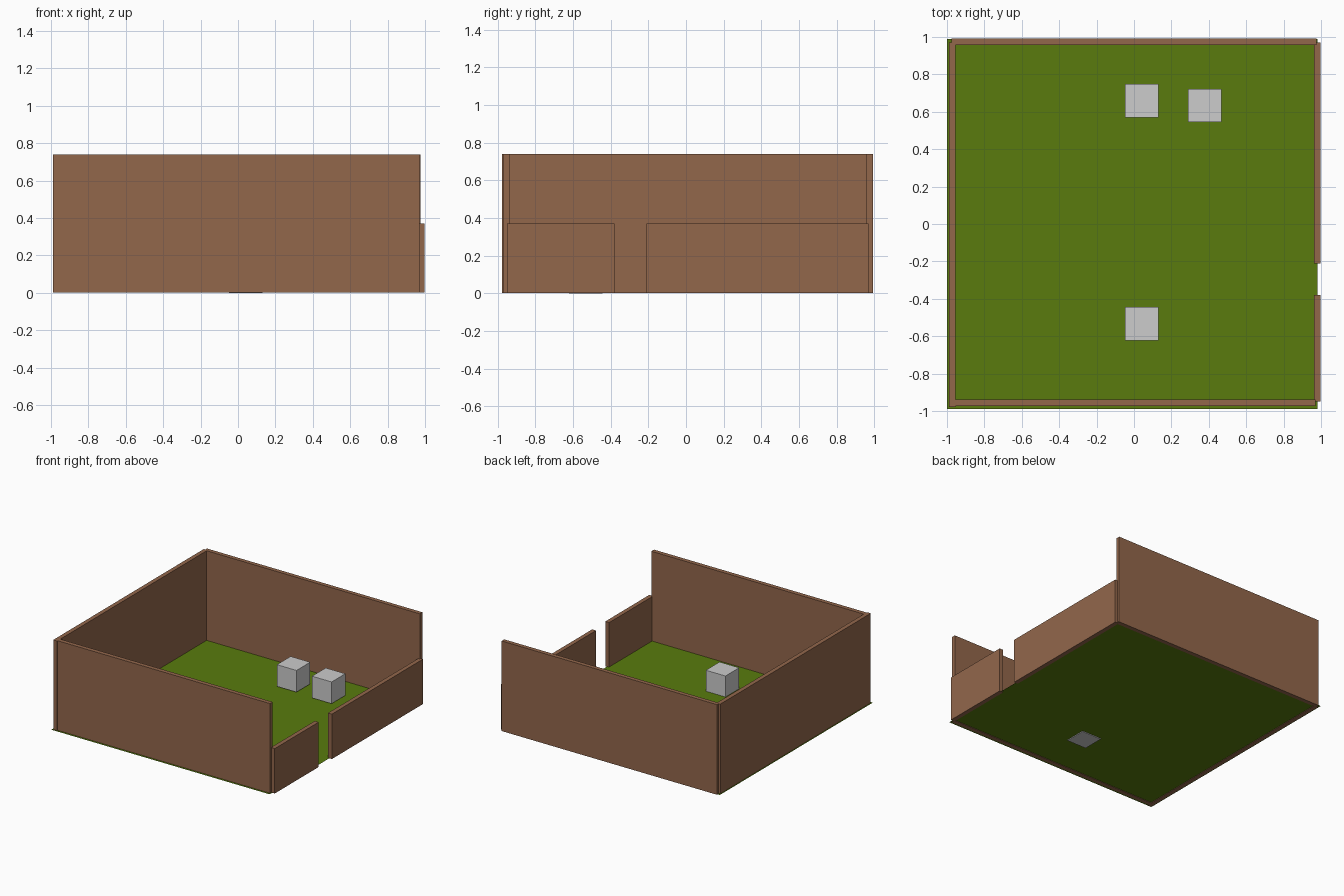
import bpy

if "Cube" in bpy.data.objects:
    bpy.data.objects.remove(bpy.data.objects["Cube"])


def material(name, colour):
    m = bpy.data.materials.new(name)
    m.diffuse_color = (*colour, 1.0)
    m.use_nodes = True
    m.node_tree.nodes["Principled BSDF"].inputs["Base Color"].default_value = m.diffuse_color
    return m


BROWN = material("brown_wall", (0.29, 0.135, 0.071))
GREEN = material("grass_green", (0.1, 0.198, 0.004))
GREY = material("light_grey", (0.604, 0.604, 0.604))


def box(name, x, y, z, mat):
    """Box from (min, max) ranges on each axis."""
    bpy.ops.mesh.primitive_cube_add(size=1)
    ob = bpy.context.object
    ob.name = name
    for v in ob.data.vertices:
        v.co = [r[0] if c < 0 else r[1] for c, r in zip(v.co, (x, y, z))]
    ob.data.materials.append(mat)
    return ob


# Grass: a single flat sheet just above the wall bottoms
bpy.ops.mesh.primitive_plane_add(size=1)
ground = bpy.context.object
ground.name = "ground"
for v in ground.data.vertices:
    v.co = (-1.0 if v.co.x < 0 else 0.98, -0.99 if v.co.y < 0 else 0.99, 0.006)
ground.data.materials.append(GREEN)

# Tall walls: two stacked courses on three sides
LOW, MID, TOP = 0.002, 0.37, 0.74
tall = {
    "front_wall": ((-0.985, 0.97), (-0.972, -0.937)),
    "back_wall": ((-0.975, 0.977), (0.958, 0.992)),
    "left_wall": ((-0.99, -0.955), (-0.978, 0.97)),
}
for name, (x, y) in tall.items():
    box(name + "_lower", x, y, (LOW, MID), BROWN)
    box(name + "_upper", x, y, (MID, TOP), BROWN)

# Low right walls either side of the gateway
box("right_wall_front", (0.963, 0.998), (-0.95, -0.38), (LOW, MID), BROWN)
box("right_wall_back", (0.963, 0.998), (-0.21, 0.97), (LOW, MID), BROWN)

# Grey blocks
S = 0.178
for name, x, y, z in (("block_front", -0.047, -0.622, 0.0),
                      ("block_back", -0.047, 0.57, 0.02),
                      ("block_back_right", 0.289, 0.545, 0.025)):
    box(name, (x, x + S), (y, y + S), (z, z + S), GREY)
